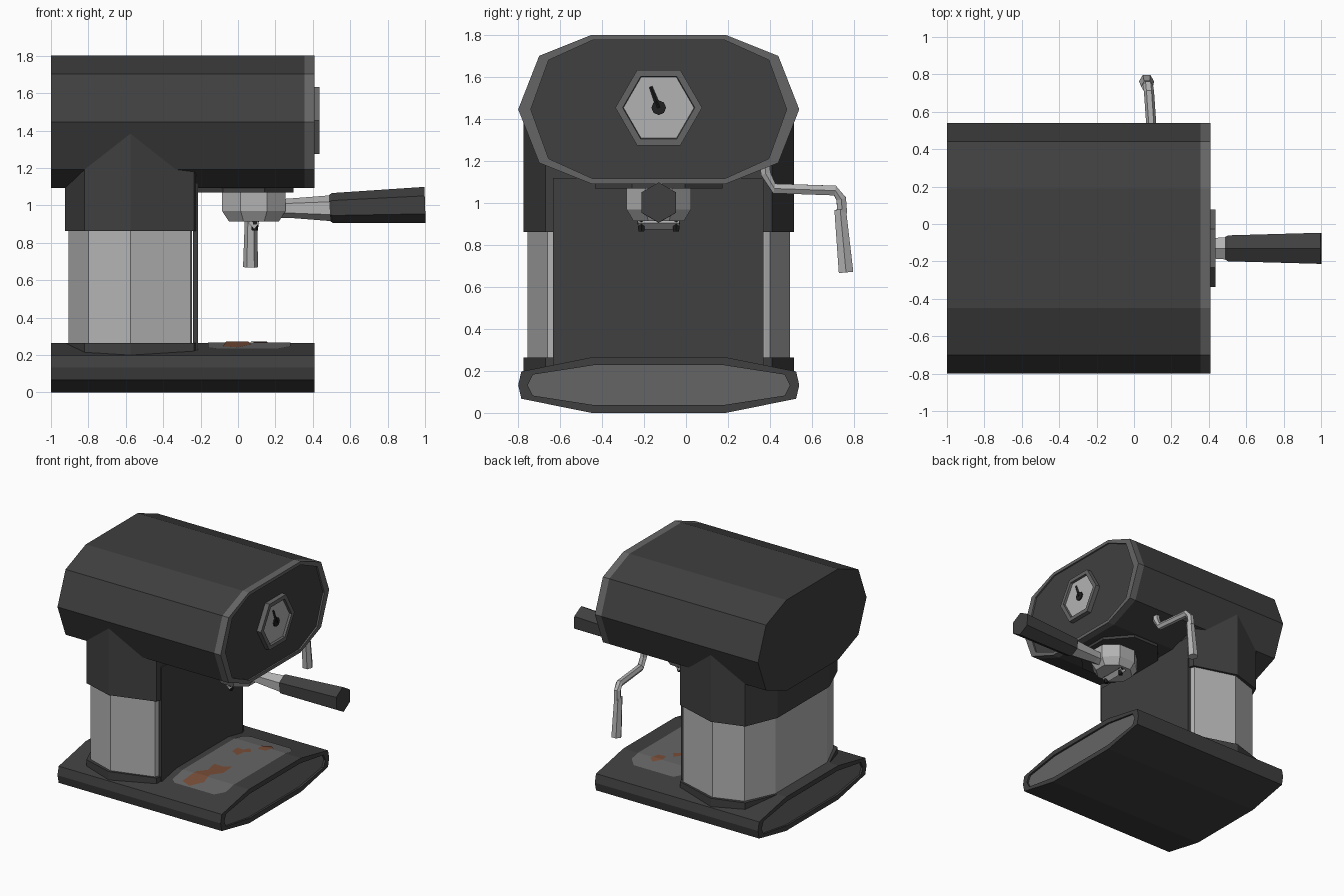
import bpy, bmesh
from math import cos, sin, pi
from mathutils import Vector

if "Cube" in bpy.data.objects:
    bpy.data.objects.remove(bpy.data.objects["Cube"])


def material(name, r, g=None, b=None):
    m = bpy.data.materials.new(name)
    m.diffuse_color = (r, r if g is None else g, r if b is None else b, 1)
    m.use_nodes = True
    m.node_tree.nodes["Principled BSDF"].inputs["Base Color"].default_value = m.diffuse_color
    return m


DARK = material("dark_enamel", 0.05)
GREY = material("grey_trim", 0.13)
STEEL = material("steel", 0.45)
BLACK = material("black", 0.015)
RUST = material("rust", 0.19, 0.075, 0.04)
CY = -0.13  # symmetry line of the machine in y


def finish(name, bm, *mats):
    me = bpy.data.meshes.new(name)
    bm.to_mesh(me)
    bm.free()
    for m in mats:
        me.materials.append(m)
    ob = bpy.data.objects.new(name, me)
    bpy.context.collection.objects.link(ob)
    return ob


def loft(name, rings, mat, end_mats=(None, None)):
    """Skin matching rings and cap both ends; end caps may have own material."""
    bm = bmesh.new()
    vs = [[bm.verts.new(p) for p in ring] for ring in rings]
    n = len(vs[0])
    for a, b in zip(vs, vs[1:]):
        for i in range(n):
            j = (i + 1) % n
            bm.faces.new((a[i], a[j], b[j], b[i]))
    mats = [mat]
    for ring, m in ((vs[0], end_mats[0]), (vs[-1], end_mats[1])):
        f = bm.faces.new(ring)
        if m:
            mats.append(m)
            f.material_index = len(mats) - 1
    bmesh.ops.recalc_face_normals(bm, faces=bm.faces)
    return finish(name, bm, *mats)


def oval(quarter, zc, x):
    """Ten-sided oval in the yz plane from a quarter outline."""
    a, b, c = quarter
    half = [a, b, c, (b[0], -b[1]), (a[0], -a[1])]
    pts = half + [(-y, z) for y, z in reversed(half)]
    return [(x, CY + y, zc + z) for y, z in pts]


def ngon(c, rx, ry, n=8, phase=pi / 8):
    return [(c[0] + rx * cos(phase + 2 * pi * i / n),
             c[1] + ry * sin(phase + 2 * pi * i / n), c[2]) for i in range(n)]


def disc_x(x, r, n=6, y=CY, z=1.455):
    return [(x, y + r * cos(2 * pi * i / n), z + r * sin(2 * pi * i / n)) for i in range(n)]


def tube(name, pts, radii, mat, n=6, side=(1, 0, 0), squash=1.0):
    """Faceted tube along a path; side fixes the twist."""
    pts = [Vector(p) for p in pts]
    rings = []
    for k, p in enumerate(pts):
        d = (pts[min(k + 1, len(pts) - 1)] - pts[max(k - 1, 0)]).normalized()
        u = Vector(side)
        u = (u - d * u.dot(d)).normalized()
        w = d.cross(u)
        rings.append([p + radii[k] * (u * cos(2 * pi * i / n) + w * squash * sin(2 * pi * i / n))
                      for i in range(n)])
    return loft(name, rings, mat)


def decal(name, outline, lift, mat):
    """Flat patch draped over the top of the base."""
    bm = bmesh.new()
    bm.faces.new([bm.verts.new((x, y, 0)) for x, y in outline])
    for y in (CY - 0.32, CY + 0.32):
        bmesh.ops.bisect_plane(bm, geom=bm.verts[:] + bm.edges[:] + bm.faces[:],
                               plane_co=(0, y, 0), plane_no=(0, 1, 0))
    for v in bm.verts:
        v.co.z = 0.265 - 0.2 * max(0, abs(v.co.y - CY) - 0.32) + lift
    bm.normal_update()
    bmesh.ops.reverse_faces(bm, faces=[f for f in bm.faces if f.normal.z < 0])
    return finish(name, bm, mat)


# boiler head with a lighter rim and recessed end panel
head = ((0.32, 0.355), (0.57, 0.255), (0.67, 0))
head_in = ((0.315, 0.33), (0.525, 0.235), (0.61, 0))
loft("boiler_head", [oval(head, 1.447, x) for x in (-1, 0.355)], DARK)
loft("head_rim", [oval(head, 1.447, 0.355), oval(head, 1.447, 0.41),
                  oval(head_in, 1.447, 0.41), oval(head_in, 1.447, 0.398)], GREY, (None, DARK))

# base with recessed panels at both ends
foot = ((0.32, 0.1325), (0.655, 0.065), (0.67, 0))
foot_in = ((0.31, 0.095), (0.60, 0.05), (0.625, 0))
loft("base", [oval(foot_in, 0.1325, -0.985), oval(foot_in, 0.1325, -1), oval(foot, 0.1325, -1),
              oval(foot, 0.1325, 0.41), oval(foot_in, 0.1325, 0.41),
              oval(foot_in, 0.1325, 0.395)], DARK, (GREY, GREY))

# drip tray and its rust patches
decal("drip_tray", [(-0.16, -0.58), (-0.12, -0.61), (0.22, -0.61), (0.28, -0.55), (0.28, 0.27),
                    (0.22, 0.33), (-0.12, 0.33), (-0.16, 0.29)], 0.003, GREY)
decal("rust_large", [(-0.08, -0.57), (0.0, -0.60), (0.07, -0.52), (0.05, -0.42), (0.11, -0.34),
                     (0.10, -0.21), (0.05, -0.25), (-0.03, -0.25), (-0.01, -0.36),
                     (-0.06, -0.42)], 0.006, RUST)
decal("rust_middle", [(-0.05, 0.0), (0.02, -0.04), (0.03, 0.03), (0.07, 0.06), (0.03, 0.11),
                      (0.0, 0.06), (-0.05, 0.07)], 0.006, RUST)
decal("rust_small", [(0.08, 0.13), (0.14, 0.14), (0.16, 0.21), (0.12, 0.24), (0.07, 0.19)],
      0.006, RUST)


# rear column: dark foot ring, steel shell, dark collar, flat front plate
def column(name, z0, z1, grow, mat):
    half = [(-0.245 + grow, 0.505), (-0.255 + grow, 0.53 + grow * 0.5), (-0.575, 0.625 + grow),
            (-0.80 - grow, 0.55 + grow), (-0.905 - grow, 0.32)]
    pts = [(x, CY + y) for x, y in half] + [(x, CY - y) for x, y in reversed(half)]
    return loft(name, [[(x, y, z) for x, y in pts] for z in (z0, z1)], mat)


column("column_foot", 0.12, 0.265, 0.02, DARK)
column("column_shell", 0.25, 0.88, 0, STEEL)
column("column_collar", 0.862, 1.42, 0.02, DARK)
loft("column_front_plate", [[(x, y, z) for x, y in ((-0.24, -0.635), (-0.215, -0.635),
                                                    (-0.215, 0.37), (-0.24, 0.37))]
                            for z in (0.2, 1.12)], DARK)

# pressure gauge
loft("gauge", [disc_x(0.39, 0.207), disc_x(0.435, 0.207), disc_x(0.435, 0.172),
               disc_x(0.418, 0.168)], GREY, (None, STEEL))
loft("gauge_hub", [disc_x(x, 0.035, 8) for x in (0.415, 0.428)], BLACK)
tube("gauge_needle", [(0.423, CY, 1.455), (0.423, -0.168, 1.555)], [0.012, 0.008], BLACK, 4)

# brew group
loft("group_plate", [ngon((0.03, CY, z), 0.29, 0.33) for z in (1.07, 1.12)], DARK)
loft("filter_basket", [ngon((0.085, CY, z), r, r * 0.9) for z, r in
                       ((1.09, 0.184), (0.97, 0.184), (0.915, 0.145))], STEEL)
tube("spout_bar", [(0.085, CY - 0.10, 0.905), (0.085, CY + 0.10, 0.905)], [0.03, 0.03], STEEL, 4)
for side, s in (("left", -1), ("right", 1)):
    tube("spout_tip_" + side, [(0.09, CY + s * 0.083, 0.92), (0.09, CY + s * 0.083, 0.865)],
         [0.022, 0.016], BLACK)

# filter handle
tube("handle_neck", [(0.22, CY, 0.983), (0.28, CY, 0.985), (0.51, CY, 0.985)],
     [0.05, 0.052, 0.07], STEEL, 6, (0, 0, 1))
tube("handle_grip", [(0.49, CY, 0.985), (0.505, CY, 0.986), (1.0, CY, 1.003)],
     [0.07, 0.08, 0.096], DARK, 6, (0, 0, 1))

# steam wand
tube("steam_pipe", [(0.10, 0.37, 1.25), (0.10, 0.38, 1.14), (0.10, 0.42, 1.07),
                    (0.08, 0.71, 1.06), (0.075, 0.74, 1.02), (0.07, 0.745, 0.95)],
     [0.027] * 6, STEEL)
tube("steam_nozzle", [(0.07, 0.735, 0.97), (0.067, 0.763, 0.67)], [0.032, 0.04], STEEL)
